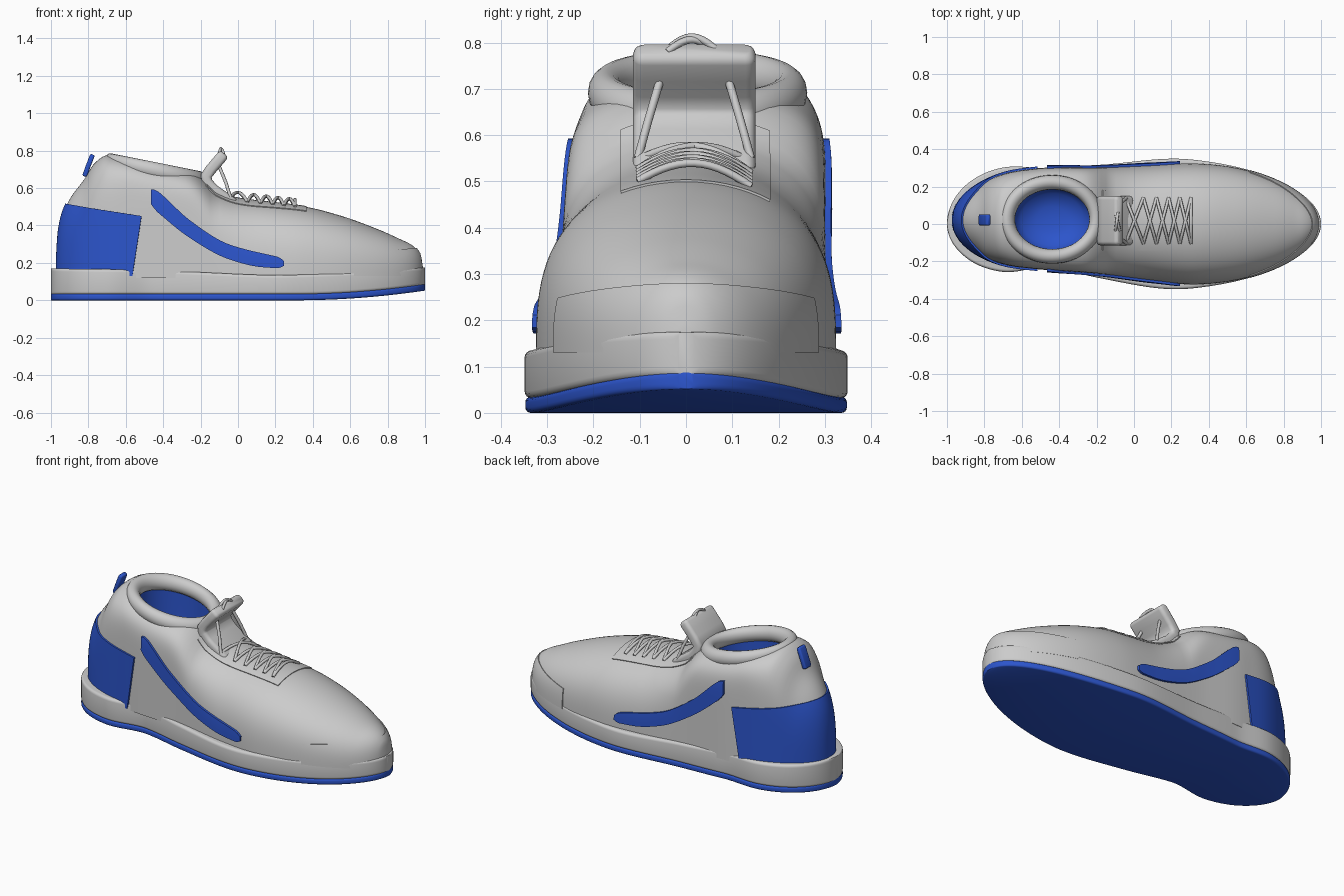
import bpy, bmesh, math
from mathutils import Vector

if "Cube" in bpy.data.objects:
    bpy.data.objects.remove(bpy.data.objects["Cube"])

blue = bpy.data.materials.new("blue")
blue.diffuse_color = (0.025, 0.09, 0.6, 1)
blue.use_nodes = True
blue.node_tree.nodes["Principled BSDF"].inputs["Base Color"].default_value = blue.diffuse_color


def table(*pts):
    """Monotone cubic interpolation through a few points."""
    n = len(pts)
    d = [(pts[i+1][1]-pts[i][1]) / (pts[i+1][0]-pts[i][0]) for i in range(n-1)]
    m = [d[0]] + [2*a*b/(a+b) if a*b > 0 else 0 for a, b in zip(d, d[1:])] + [d[-1]]

    def f(x):
        x = min(max(x, pts[0][0]), pts[-1][0])
        i = max(k for k in range(n-1) if k == 0 or pts[k][0] <= x)
        h = pts[i+1][0]-pts[i][0]
        t = (x-pts[i][0]) / h
        return ((1+2*t)*(1-t)**2*pts[i][1] + t*(1-t)**2*h*m[i]
                + t*t*(3-2*t)*pts[i+1][1] + t*t*(t-1)*h*m[i+1])
    return f


def activate(ob):
    bpy.ops.object.select_all(action='DESELECT')
    ob.select_set(True)
    bpy.context.view_layer.objects.active = ob


def smooth(ob, angle=35):
    activate(ob)
    bpy.ops.object.shade_smooth_by_angle(angle=math.radians(angle))
    return ob


def to_object(name, bm, mat=None):
    me = bpy.data.meshes.new(name)
    bm.to_mesh(me)
    bm.free()
    ob = bpy.data.objects.new(name, me)
    bpy.context.collection.objects.link(ob)
    if mat:
        me.materials.append(mat)
    return ob


def loft(name, rings, mat=None, caps=(True, True), closed=False):
    bm = bmesh.new()
    vs = [[bm.verts.new(p) for p in r] for r in rings]
    n = len(vs[0])
    pairs = list(zip(vs, vs[1:])) + ([(vs[-1], vs[0])] if closed else [])
    for a, b in pairs:
        for i in range(n):
            j = (i+1) % n
            bm.faces.new((a[i], a[j], b[j], b[i]))
    if not closed:
        for use, r in zip(caps, (vs[0], vs[-1])):
            if use:
                bm.faces.new(r)
    bmesh.ops.recalc_face_normals(bm, faces=bm.faces[:])
    return to_object(name, bm, mat)


def rrect(hw, ht, b, k=4):
    out = []
    for q, (sx, sy) in enumerate(((1, 1), (-1, 1), (-1, -1), (1, -1))):
        for i in range(k+1):
            a = math.pi/2 * (q + i/k)
            out.append((sx*(hw-b) + b*math.cos(a), sy*(ht-b) + b*math.sin(a)))
    return out


def stations(n, eps):
    return [-math.cos(eps + (math.pi-2*eps)*i/n) for i in range(n+1)]


# Sole: outline ratios to a unit circle, one per side, and edge heights
side_pos = table((-1, .49), (-.9, .475), (-.71, .426), (-.45, .336), (-.18, .322), (.3, .362), (.73, .366), (1, .36))
side_neg = table((-1, .42), (-.9, .41), (-.71, .362), (-.45, .26), (-.18, .295), (.3, .362), (.73, .366), (1, .36))
sole_top = table((-1, .17), (-.5, .163), (-.2, .15), (.2, .135), (.5, .143), (.8, .163), (1, .175))


def sole_bottom(x):
    return .052 * (max(x-.3, 0)/.7)**2


def sole(name, low, high, grow, bevel, mat=None):
    rings = []
    for x in stations(90, .045):
        s = math.sqrt(1-x*x) * grow
        y0, y1, z0, z1 = -side_neg(x)*s, side_pos(x)*s, low(x), high(x)
        hw, ht = (y1-y0)/2, (z1-z0)/2
        rings.append([(x, (y0+y1)/2+u, (z0+z1)/2+v) for u, v in rrect(hw, ht, min(bevel, hw*.6))])
    return smooth(loft(name, rings, mat))


sole("outsole", sole_bottom, lambda x: sole_bottom(x)+.035, .995, .012, blue)
sole("midsole", lambda x: sole_bottom(x)+.031, sole_top, 1, .016)

# Upper: width, ridge height, squareness and centre line along x
Z0 = .12
ratio = table((-1, .385), (-.7, .352), (-.53, .322), (-.2, .29), (.1, .312), (.35, .345), (.6, .362), (1, .37))
ridge = table((-.965, .2), (-.955, .36), (-.935, .46), (-.9, .54), (-.82, .65), (-.765, .735), (-.7, .775),
              (-.45, .728), (-.25, .69), (-.19, .655), (-.12, .59), (0, .545), (.2, .52), (.36, .5),
              (.54, .455), (.76, .375), (.86, .33), (.93, .295), (.97, .25), (.985, .17))
power = table((-1, 3), (-.85, 4), (-.7, 9), (-.55, 13), (-.3, 12), (-.12, 5), (.1, 3.2), (1, 3))
centre = table((-1, .02), (-.5, .028), (-.2, .018), (.1, .006), (.35, 0), (1, 0))


def width(x):
    return ratio(x) * math.sqrt(max(1-((x-.01)/.975)**2, 0))


def side_y(x, z):
    s = (z-Z0) / (ridge(x)-Z0)
    return width(x) * math.sqrt(max(1-s**power(x), 0))


def top_z(x, y):
    c = (y-centre(x)) / width(x)
    return Z0 + (ridge(x)-Z0) * max(1-c*c, 0)**(1/power(x))


rings = []
for u in stations(110, .06):
    x, N = .01+.975*u, 26
    half = []
    for i in range(N+1):
        a = math.pi/2 * (i/N)**1.5
        half.append((math.cos(a), math.sin(a)**(2/power(x)) if i else 0))
    half[-1] = (0, 1)
    sec = half + [(-c, s) for c, s in half[-2::-1]]
    rings.append([(x, centre(x)+width(x)*c, Z0+(ridge(x)-Z0)*s) for c, s in sec])
upper = loft("upper", rings)


# Raised panels cut out of the upper's own surface
def panel(name, planes, thick, mat=None):
    bm = bmesh.new()
    bm.from_mesh(upper.data)
    for co, no in planes + [((0, 0, .13), (0, 0, -1))]:
        bmesh.ops.bisect_plane(bm, geom=bm.verts[:]+bm.edges[:]+bm.faces[:], dist=1e-5,
                               plane_co=co, plane_no=Vector(no).normalized(), clear_outer=True)
    ob = to_object(name, bm, mat)
    mod = ob.modifiers.new("thickness", 'SOLIDIFY')
    mod.thickness, mod.offset = thick, 1
    activate(ob)
    bpy.ops.object.modifier_apply(modifier=mod.name)
    return smooth(ob)


panel("heel_counter", [((-.93, 0, .515), (.155, 0, 1)), ((-.515, 0, .45), (.295, 0, -.045))], .01, blue)
panel("toe_cap", [((.62, 0, 0), (-1, 0, 0)), ((.65, 0, .25), (-.09, 0, 1))], .005)
panel("eyestay", [((-.17, 0, 0), (-1, 0, 0)), ((.365, 0, 0), (1, 0, 0)),
                  ((0, .18, 0), (0, 1, 0)), ((0, -.14, 0), (0, -1, 0)), ((0, 0, .4), (0, 0, -1))], .005)

# Ankle opening: cutter, padded collar and blue lining
CX, CY, A, B = -.4375, .025, .2375, .198


def oval(scale, zf, n=64):
    pts = []
    for i in range(n):
        a = 2*math.pi*i/n
        x = CX + A*scale*math.cos(a)
        pts.append((x, CY+B*scale*math.sin(a), zf(x)))
    return pts


def rim(x):
    return .79 - .2*(x+.7)


cutter = loft("opening_cutter", [oval(.97, lambda x: .17), oval(.97, lambda x: .95)])
cutter.hide_render = True
cutter.hide_set(True)
mod = upper.modifiers.new("opening", 'BOOLEAN')
mod.operation, mod.solver, mod.object = 'DIFFERENCE', 'EXACT', cutter
activate(upper)
bpy.ops.object.modifier_apply(modifier=mod.name)
smooth(upper)

collar = []
for i in range(64):
    a = 2*math.pi*i/64
    ring = []
    for j in range(16):
        b = 2*math.pi*j/16
        r = .039*math.cos(b)
        x = CX + (A+r)*math.cos(a)
        ring.append((x, CY+(B+r)*math.sin(a), rim(x)-.046+.046*math.sin(b)))
    collar.append(ring)
smooth(loft("collar", collar, closed=True))
lining = [oval(.95, lambda x: rim(x)-.05)]
for scale, z in ((.95, .55), (.93, .4), (.87, .28), (.7, .22), (.35, .195), (.1, .19)):
    lining.append(oval(scale, lambda x, z=z: z))
smooth(loft("lining", lining, blue, caps=(False, True)), 60)


# Tongue and pull tab: rounded straps along a side-view path
def strap(name, path, hw, ht, y, mat=None):
    P = [Vector(p) for p in path]
    rings = []
    for i, p in enumerate(P):
        t = (P[min(i+1, len(P)-1)] - P[max(i-1, 0)]).normalized()
        n = Vector((-t.y, t.x))
        steps = [(0, 1)]
        if i == 0:
            steps = [(-ht*.6, .6), (-ht*.3, .9), (0, 1)]
        elif i == len(P)-1:
            steps = [(0, 1), (ht*.3, .9), (ht*.6, .6)]
        for d, s in steps:
            q = p + t*d
            k = ht*(1-s)
            rings.append([(q.x+n.x*v, y+u, q.y+n.y*v) for u, v in rrect(hw-k, ht*s, ht*s*.7)])
    return smooth(loft(name, rings, mat), 50)


strap("tongue", [(-.03, .52), (-.13, .59), (-.165, .63), (-.17, .665), (-.145, .7), (-.115, .735), (-.085, .77)],
      .132, .03, .018)
strap("pull_tab", [(-.818, .67), (-.8, .72), (-.78, .772)], .03, .013, .022, blue)

# Curved side stripes, both sides
edge_top = table((-.465, .607), (-.425, .58), (-.26, .43), (-.05, .3), (.245, .225))
edge_low = table((-.465, .5), (-.26, .335), (-.05, .22), (.12, .178), (.245, .17))
for name, sgn in (("stripe_left", 1), ("stripe_right", -1)):
    rings = []
    for i in range(41):
        x = -.465 + .71*i/40
        shrink = .014 if i in (0, 40) else .004 if i in (1, 39) else 0
        zs = [edge_low(x)+shrink + (edge_top(x)-edge_low(x)-2*shrink)*k/7 for k in range(8)]
        pts = [(x, centre(x)+sgn*(side_y(x, z)+.013), z) for z in zs]
        pts += [(x, centre(x)+sgn*(side_y(x, z)-.01), z) for z in reversed(zs)]
        rings.append(pts)
    smooth(loft(name, rings, blue))


# Laces: criss-cross rows, loose ends and a small knot over the tongue
def tubes(name, paths, r):
    cu = bpy.data.curves.new(name, 'CURVE')
    cu.dimensions, cu.bevel_depth, cu.bevel_resolution, cu.use_fill_caps = '3D', r, 2, True
    for path in paths:
        sp = cu.splines.new('POLY')
        sp.points.add(len(path)-1)
        for pt, co in zip(sp.points, path):
            pt.co = (*co, 1)
    ob = bpy.data.objects.new(name, cu)
    bpy.context.collection.objects.link(ob)
    activate(ob)
    bpy.ops.object.convert(target='MESH')
    smooth(bpy.context.view_layer.objects.active, 60)


def lace(x0, x1, sgn, n=14):
    out = []
    for i in range(n+1):
        t = i/n
        x, y = x0+(x1-x0)*t, .018+sgn*.122*(2*t-1)
        out.append((x, y, top_z(x, y)+.006+.026*math.sin(math.pi*t)))
    return out


def arc(a, b, lift, n=10):
    a, b = Vector(a), Vector(b)
    return [a.lerp(b, i/n) + Vector((0, 0, lift*math.sin(math.pi*i/n))) for i in range(n+1)]


rows = [-.045, .05, .12, .185, .245, .305]
tubes("laces", [lace(a, b, s) for a, b in zip(rows, rows[1:]) for s in (1, -1)] + [lace(.305, .305, 1)], .0085)
tubes("lace_ends", [[(-.04, .018+s*.122, .55), (-.065, .018+s*.1, .63), (-.1, .018+s*.075, .715)] for s in (1, -1)], .009)
tubes("lace_knot", [arc((-.1, -.045, .78), (-.085, .07, .78), .032), arc((-.075, -.04, .78), (-.1, .065, .78), .026)], .008)
